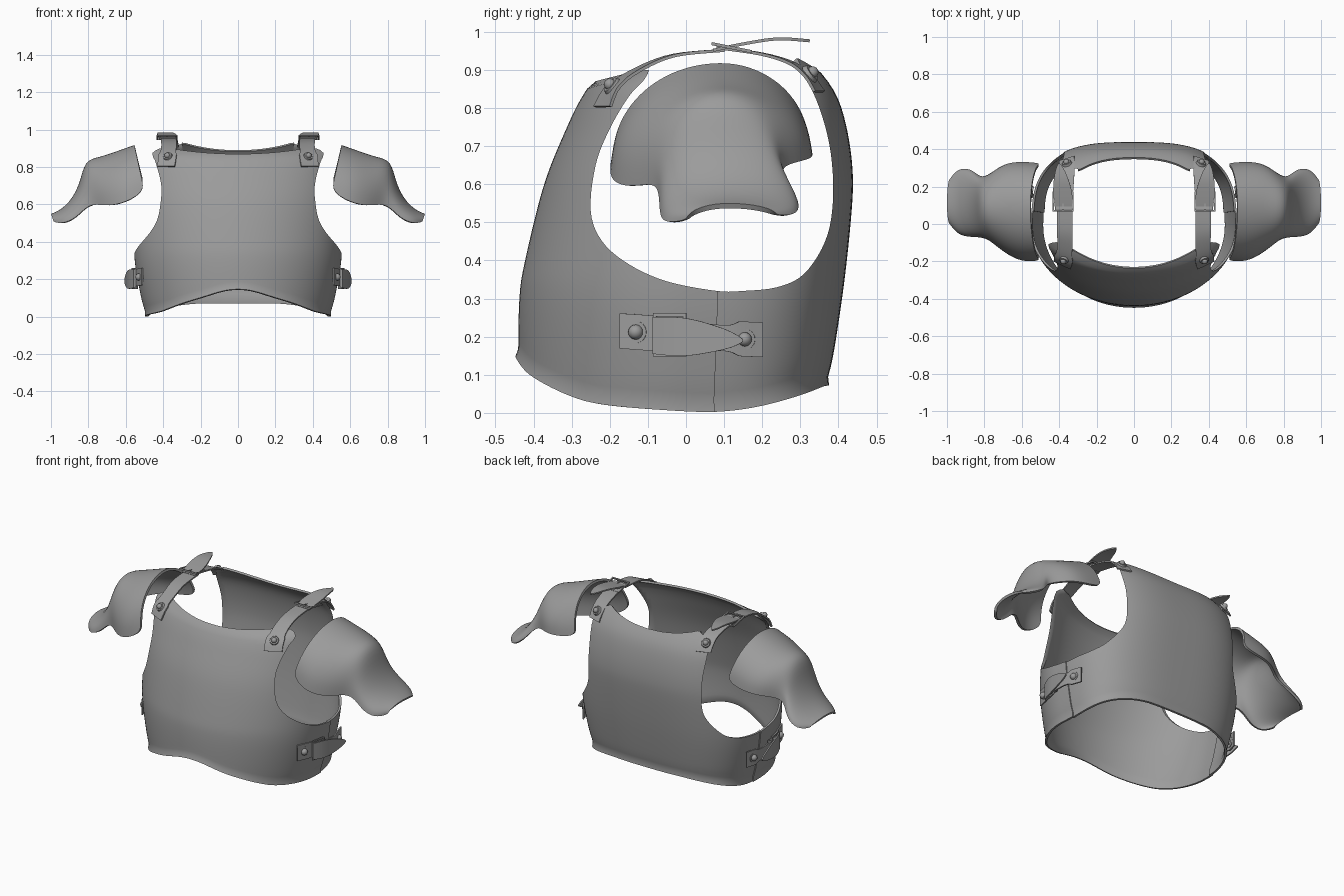
import bpy, bmesh, math
from mathutils import Vector, Matrix

if "Cube" in bpy.data.objects:
    bpy.data.objects.remove(bpy.data.objects["Cube"])

steel = bpy.data.materials.new("grey_steel")
steel.diffuse_color = (0.33, 0.33, 0.33, 1)
steel.use_nodes = True
steel.node_tree.nodes["Principled BSDF"].inputs["Base Color"].default_value = steel.diffuse_color


def spline(pts, n=6, closed=False):
    """Catmull-Rom resampling of a few control points."""
    p = [Vector(q) for q in pts]
    k = len(p)
    out = []
    for i in range(k if closed else k - 1):
        if closed:
            a, b, c, d = (p[(i + m) % k] for m in (-1, 0, 1, 2))
        else:
            a, b, c, d = p[max(i - 1, 0)], p[i], p[i + 1], p[min(i + 2, k - 1)]
        for s in range(n):
            t = s / n
            out.append(0.5 * (2 * b + (c - a) * t + (2 * a - 5 * b + 4 * c - d) * t * t
                              + (3 * b - a - 3 * c + d) * t ** 3))
    return out if closed else out + [p[-1]]


def lookup(table):
    """Smooth function through (input, output) pairs."""
    pts = spline(table, 8)

    def f(v):
        for a, b in zip(pts, pts[1:]):
            if v <= b.x:
                return a.y + (b.y - a.y) * max(0, (v - a.x) / (b.x - a.x))
        return pts[-1].y
    return f


def add_object(name, bm):
    me = bpy.data.meshes.new(name)
    bm.to_mesh(me)
    bm.free()
    me.materials.append(steel)
    ob = bpy.data.objects.new(name, me)
    bpy.context.collection.objects.link(ob)
    return ob


def finish(ob, mirror=True, thick=0, sub=0, cutter=None):
    """Apply the modifiers, then smooth all but the sharp edges."""
    if sub:
        ob.modifiers.new("sub", 'SUBSURF').levels = sub
    if thick:
        m = ob.modifiers.new("thick", 'SOLIDIFY')
        m.thickness, m.offset = thick, -1
    if cutter:
        m = ob.modifiers.new("cut", 'BOOLEAN')
        m.operation, m.object, m.solver = 'DIFFERENCE', cutter, 'EXACT'
    if mirror:
        ob.modifiers.new("mirror", 'MIRROR').use_mirror_merge = False
    dg = bpy.context.evaluated_depsgraph_get()
    dg.update()
    me = bpy.data.meshes.new_from_object(ob.evaluated_get(dg))
    ob.modifiers.clear()
    ob.data = me
    bpy.ops.object.select_all(action='DESELECT')
    ob.select_set(True)
    bpy.context.view_layer.objects.active = ob
    bpy.ops.object.shade_smooth_by_angle(angle=math.radians(40))


def grid_mesh(rows):
    bm = bmesh.new()
    vs = [[bm.verts.new(p) for p in r] for r in rows]
    for a, b in zip(vs, vs[1:]):
        for i in range(len(a) - 1):
            bm.faces.new((a[i], a[i + 1], b[i + 1], b[i]))
    return bm


# Body section sizes by height, and the hem height by depth
half_width = lookup([(0, .485), (.1, .515), (.3, .55), (.5, .555), (.7, .545), (.87, .52), (.95, .48)])
front_depth = lookup([(0, .43), (.15, .437), (.3, .435), (.4, .42), (.6, .37), (.75, .31),
                      (.83, .27), (.87, .235), (.91, .14)])
back_depth = lookup([(0, .365), (.07, .37), (.15, .39), (.35, .42), (.55, .44), (.65, .44),
                     (.75, .425), (.83, .40), (.89, .36), (.94, .31)])
hem = lookup([(-.44, .155), (-.4, .1), (-.3, .045), (-.2, .02), (0, .004), (.1, .004),
              (.2, .018), (.3, .045), (.37, .072)])


def section(t, z, off=0):
    c, s = math.cos(t), math.sin(t)
    e = 2 / 3 if s > 0 else 1
    b = back_depth(z) if s > 0 else front_depth(z)
    return Vector(((half_width(z) + off) * math.copysign(abs(c) ** e, c),
                   (b + off) * math.copysign(abs(s) ** e, s), z))


def plate(name, t0, t1, off, top, cutter, cols=72, rows=36):
    grid = []
    for j in range(rows + 1):
        row = []
        for i in range(cols + 1):
            t = t0 + (t1 - t0) * i / cols
            base = section(t, .1)
            lo, hi = hem(base.y), top(base.x)
            z = lo + (hi - lo) * j / rows
            row.append(section(t, z, off + .009 * math.exp(-((z - lo) / .014) ** 2)))
        grid.append(row)
    finish(add_object(name, grid_mesh(grid)), mirror=False, thick=.012, cutter=cutter)


# Armhole cutter: side outline pushed through both flanks
outline = spline([(.08, .32), (-.05, .345), (-.15, .39), (-.22, .45), (-.25, .53), (-.237, .65),
                  (-.2, .745), (-.15, .83), (-.10, .89), (-.07, 1.0), (.1, 1.1), (.26, 1.0),
                  (.30, .91), (.35, .8), (.38, .68), (.385, .55), (.365, .45), (.31, .365),
                  (.24, .33), (.15, .32)], 5, True)
bm = bmesh.new()
for sgn in (1, -1):
    ring = [[bm.verts.new((sgn * x, p.x, p.y)) for p in outline] for x in (.3, .9)]
    n = len(outline)
    bm.faces.new(ring[0])
    bm.faces.new(ring[1][::-1])
    for i in range(n):
        k = (i + 1) % n
        bm.faces.new((ring[0][i], ring[1][i], ring[1][k], ring[0][k]))
bmesh.ops.recalc_face_normals(bm, faces=bm.faces[:])
cut = add_object("armhole_cutter", bm)
cut.hide_render = True

# Breastplate overlaps the backplate a little at the side seam
plate("breastplate", -math.pi - .09, .09, .002, lambda x: .87 + .03 * min(1, abs(x) / .36) ** 2, cut)
plate("backplate", .07, math.pi - .07, -.004, lambda x: .89 + .04 * min(1, abs(x) / .3) ** 2, cut)
bpy.data.objects.remove(cut)

# Shoulder guards: arched sections (front edge, crest, back edge) running outward
arches = [((.50, -.195, .67), (.555, .09, .92), (.50, .325, .70)),
          ((.60, -.205, .61), (.64, .09, .89), (.60, .335, .675)),
          ((.70, -.15, .59), (.74, .09, .855), (.70, .325, .665)),
          ((.77, -.085, .605), (.82, .09, .84), (.79, .25, .65)),
          ((.82, -.07, .58), (.843, .10, .72), (.83, .255, .62)),
          ((.87, -.07, .525), (.89, .11, .625), (.87, .295, .565)),
          ((.94, -.06, .497), (.95, .11, .57), (.94, .30, .52)),
          ((.985, .0, .505), (1.0, .11, .55), (.985, .24, .517))]
rows = []
for arch in arches:
    f, a, b = map(Vector, arch)
    row = []
    for i in range(-6, 7):
        ph = abs(i) / 6 * math.pi / 2
        e = f if i < 0 else b
        p = a + (e - a) * (1 - math.cos(ph))
        p.y = a.y + (e.y - a.y) * math.sin(ph)
        row.append(p)
    rows.append(row)
bm = grid_mesh(rows)
bmesh.ops.reverse_faces(bm, faces=bm.faces[:])
guard = add_object("shoulder_guard", bm)
finish(guard, thick=.014, sub=2)


def strap(name, path, widths, side0, side1, thick=.008):
    """Ribbon along a path with changing width and cross direction."""
    pts = spline(path, 5)
    w = lookup(widths)
    rows = []
    for i, p in enumerate(pts):
        t = i / (len(pts) - 1)
        d = Vector(side0).lerp(Vector(side1), t).normalized() * w(t)
        rows.append([p - d, p, p + d])
    finish(add_object(name, grid_mesh(rows)), thick=thick)


def rivet(name, loc, normal, r):
    bm = bmesh.new()
    m = Matrix.Translation(loc) @ Vector(normal).to_track_quat('Z', 'Y').to_matrix().to_4x4()
    bmesh.ops.create_cone(bm, cap_ends=True, segments=24, radius1=r, radius2=r * .85, depth=.012, matrix=m)
    bmesh.ops.create_uvsphere(bm, u_segments=16, v_segments=10, radius=r * .58,
                              matrix=m @ Matrix.Translation((0, 0, .006)))
    finish(add_object(name, bm))


def buckle(name, loc, along, across, length, width, bar=.008):
    """Rectangular frame with a prong."""
    u, v = Vector(along).normalized(), Vector(across).normalized()
    rot = Matrix((u, v, u.cross(v))).transposed().to_4x4()
    bm = bmesh.new()
    bars = [((s * length / 2, 0), (bar, width + bar)) for s in (-1, 1)]
    bars += [((0, s * width / 2), (length + bar, bar)) for s in (-1, 1)]
    bars.append(((0, 0), (length, bar * .7)))
    for (x, y), (sx, sy) in bars:
        bmesh.ops.create_cube(bm, size=1, matrix=Matrix.Translation(loc) @ rot
                              @ Matrix.Translation((x, y, 0)) @ Matrix.Diagonal((sx, sy, bar, 1)))
    finish(add_object(name, bm))


# Shoulder straps
flat = [(0, .042), (1, .042)]
strap("front_shoulder_strap", [(.385, -.222, .805), (.378, -.192, .86), (.37, -.12, .908),
                               (.37, -.03, .942), (.37, .1, .955)],
      [(0, .05), (.3, .05), (.4, .042), (1, .042)], (.9, .42, 0), (1, 0, 0))
strap("back_shoulder_strap", [(.375, .08, .962), (.365, .2, .945), (.36, .28, .92),
                              (.36, .325, .885), (.36, .352, .845)], flat, (1, 0, 0), (.95, -.3, 0))
strap("shoulder_strap_tail", [(.375, .07, .955), (.38, .15, .972), (.39, .24, .985), (.40, .325, .98)],
      [(0, .045), (.4, .05), (.75, .032), (1, .003)], (1, 0, 0), (1, 0, 0))
buckle("shoulder_buckle", (.38, .12, .958), (0, 1, -.2), (-1, 0, 0), .1, .105)
rivet("front_shoulder_rivet", (.376, -.195, .858), (.3, -.7, .6), .027)
rivet("back_shoulder_rivet", (.36, .327, .89), (.25, .75, .55), .027)

# Side straps
up = (0, 0, 1)
strap("side_strap_front", [(.508, -.172, .215), (.53, -.1, .21), (.548, -.03, .205), (.552, .02, .203)],
      [(0, .046), (.4, .046), (.5, .04), (1, .04)], up, up)
strap("side_strap_back", [(.556, -.07, .205), (.562, .03, .2), (.556, .12, .195), (.534, .2, .192)],
      [(0, .042), (.6, .034), (.72, .045), (1, .045)], up, up)
strap("side_strap_tail", [(.55, -.085, .203), (.575, -.02, .2), (.59, .06, .196), (.6, .15, .19)],
      [(0, .048), (.4, .05), (.75, .032), (1, .003)], up, up)
buckle("side_buckle", (.558, -.042, .205), (.2, 1, 0), up, .08, .105)
rivet("side_rivet_front", (.523, -.13, .212), (1, -.35, 0), .034)
rivet("side_rivet_back", (.55, .153, .193), (1, .2, 0), .032)
